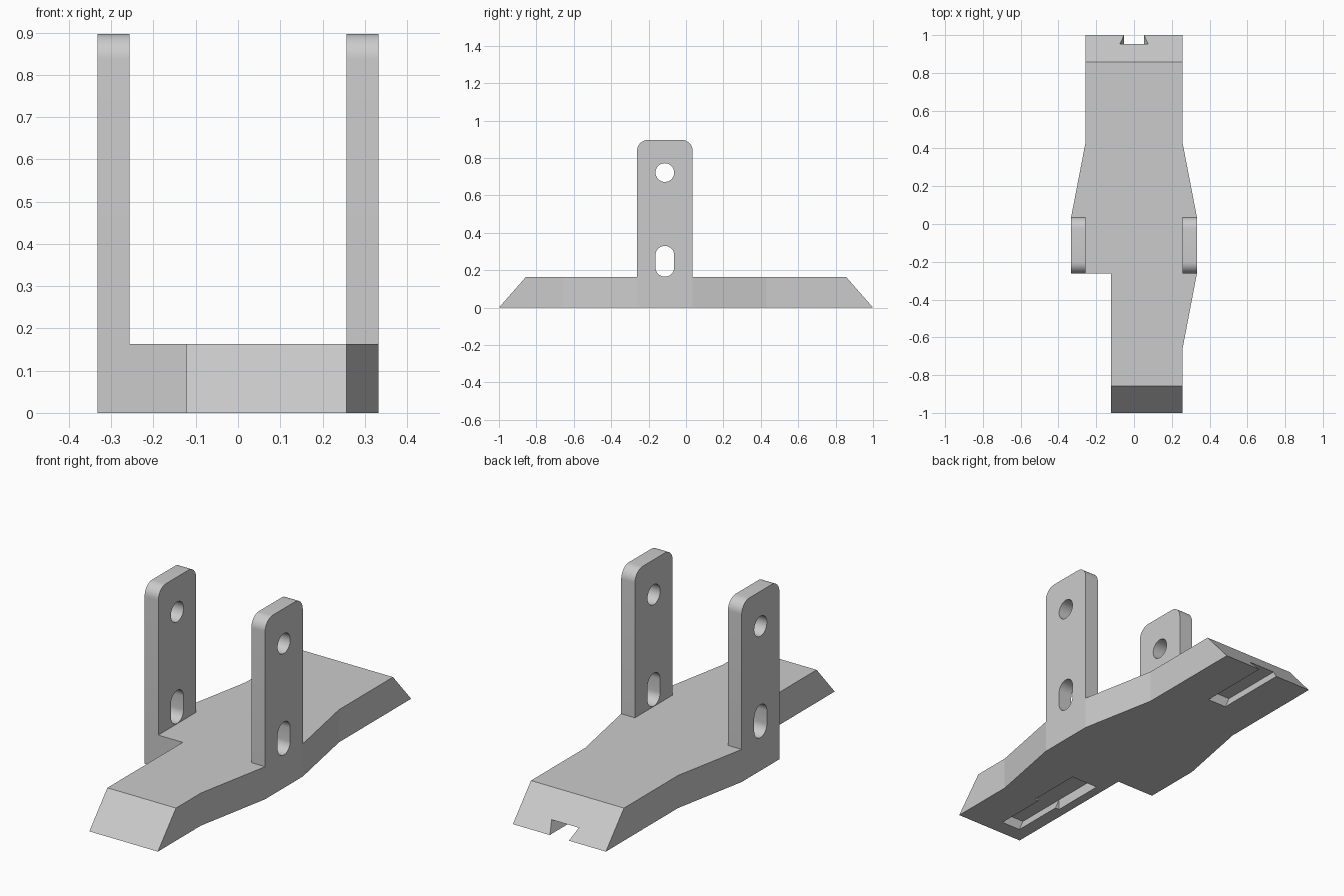
import bpy, bmesh, math

if "Cube" in bpy.data.objects:
    bpy.data.objects.remove(bpy.data.objects["Cube"], do_unlink=True)

grey = bpy.data.materials.new("plain_grey")
grey.use_nodes = True
grey.diffuse_color = (0.6, 0.6, 0.6, 1)
grey.node_tree.nodes["Principled BSDF"].inputs["Base Color"].default_value = (0.6, 0.6, 0.6, 1)

AXES = {"X": lambda a, b, h: (h, a, b),
        "Y": lambda a, b, h: (a, h, b),
        "Z": lambda a, b, h: (a, b, h)}


def prism(name, profile, axis, lo, hi):
    """Extrude a flat profile along an axis from lo to hi."""
    place = AXES[axis]
    bm = bmesh.new()
    low = [bm.verts.new(place(a, b, lo)) for a, b in profile]
    high = [bm.verts.new(place(a, b, hi)) for a, b in profile]
    bm.faces.new(low)
    bm.faces.new(high)
    n = len(profile)
    for i in range(n):
        j = (i + 1) % n
        bm.faces.new((low[i], low[j], high[j], high[i]))
    bmesh.ops.recalc_face_normals(bm, faces=bm.faces)
    mesh = bpy.data.meshes.new(name)
    bm.to_mesh(mesh)
    bm.free()
    mesh.materials.append(grey)
    obj = bpy.data.objects.new(name, mesh)
    bpy.context.collection.objects.link(obj)
    return obj


def arc(cy, cz, r, start, end, steps):
    return [(cy + r * math.cos(math.radians(start + (end - start) * i / steps)),
             cz + r * math.sin(math.radians(start + (end - start) * i / steps)))
            for i in range(steps + 1)]


def select_only(obj):
    bpy.ops.object.select_all(action="DESELECT")
    obj.select_set(True)
    bpy.context.view_layer.objects.active = obj


def cut(obj, cutter):
    """Subtract the cutter and discard it."""
    cutter.hide_render = True
    mod = obj.modifiers.new("cut", "BOOLEAN")
    mod.operation = "DIFFERENCE"
    mod.solver = "EXACT"
    mod.object = cutter
    select_only(obj)
    bpy.ops.object.modifier_apply(modifier=mod.name)
    bpy.data.objects.remove(cutter, do_unlink=True)


# Main sizes
WIDE, NARROW = 0.333, 0.257
DECK, TOP, CHAMFER = 0.163, 0.897, 0.143
POST_FRONT, POST_BACK = -0.262, 0.036
MID = (POST_FRONT + POST_BACK) / 2

# Base plate with a stepped front and bulged sides
outline = [(-NARROW, 1), (-NARROW, 0.43), (-WIDE, POST_BACK), (-WIDE, POST_FRONT),
           (-0.122, POST_FRONT), (-0.122, -1), (NARROW, -1), (NARROW, -0.66),
           (WIDE, POST_FRONT), (WIDE, POST_BACK), (NARROW, 0.43), (NARROW, 1)]
base = prism("base_plate", outline, "Z", 0, DECK)

# Sloped ends
for v in base.data.vertices:
    if v.co.z > 0.1 and abs(v.co.y) > 0.99:
        v.co.y -= math.copysign(CHAMFER, v.co.y)

# Dovetail slots underneath, the front one with a wide entry pocket
dovetail = [(-0.053, -0.05), (0.053, -0.05), (0.053, 0), (0.075, 0.053),
            (-0.075, 0.053), (-0.053, 0)]
pocket = [(-0.075, -0.05), (0.075, -0.05), (0.075, 0.053), (-0.075, 0.053)]
cut(base, prism("back_slot_cutter", dovetail, "Y", 0.62, 1.1))
cut(base, prism("front_slot_cutter", dovetail, "Y", -0.92, -0.6))
cut(base, prism("pocket_cutter", pocket, "Y", -0.65, -0.37))

# Upright posts with rounded tops, a round hole and an oblong hole
R, HOLE = 0.06, 0.05
post_profile = ([(POST_FRONT, DECK), (POST_BACK, DECK)]
                + arc(POST_BACK - R, TOP - R, R, 0, 90, 10)
                + arc(POST_FRONT + R, TOP - R, R, 90, 180, 10))
round_hole = arc(MID, 0.722, HOLE, 0, 360, 32)[:-1]
oblong_hole = arc(MID, 0.28, HOLE, 0, 180, 16) + arc(MID, 0.215, HOLE, 180, 360, 16)

for name, lo, hi in (("right_post", -WIDE, -NARROW), ("left_post", NARROW, WIDE)):
    post = prism(name, post_profile, "X", lo, hi)
    for hole in (round_hole, oblong_hole):
        cut(post, prism("hole_cutter", hole, "X", lo - 0.1, hi + 0.1))
    select_only(post)
    bpy.ops.object.shade_smooth_by_angle(angle=math.radians(30))
